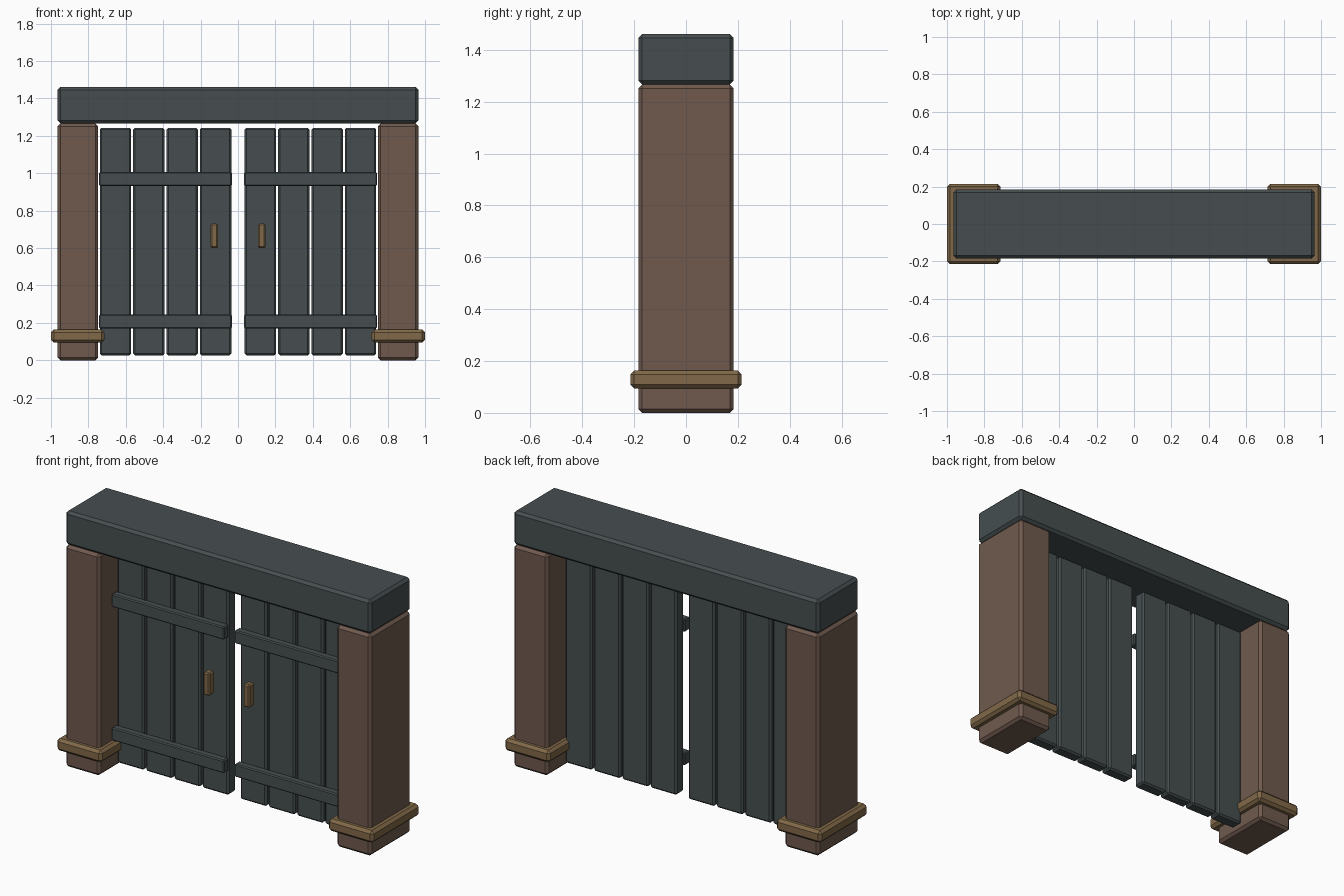
import bpy, bmesh

if "Cube" in bpy.data.objects:
    bpy.data.objects.remove(bpy.data.objects["Cube"])


def material(name, rgb):
    m = bpy.data.materials.new(name)
    m.diffuse_color = (*rgb, 1)
    m.use_nodes = True
    m.node_tree.nodes["Principled BSDF"].inputs["Base Color"].default_value = m.diffuse_color
    return m


SLATE = material("slate_wood", (0.061, 0.076, 0.08))
BROWN = material("brown_wood", (0.162, 0.102, 0.076))
TAN = material("tan_trim", (0.22, 0.14, 0.065))


def box(name, xr, yr, zr, bevel, mat):
    """Chamfered box spanning the given x, y and z ranges."""
    bm = bmesh.new()
    bmesh.ops.create_cube(bm, size=1)
    for v in bm.verts:
        for i, (lo, hi) in enumerate((xr, yr, zr)):
            v.co[i] = lo if v.co[i] < 0 else hi
    bmesh.ops.bevel(bm, geom=bm.edges[:], offset=bevel, segments=1,
                    affect='EDGES')
    bmesh.ops.recalc_face_normals(bm, faces=bm.faces[:])
    mesh = bpy.data.meshes.new(name)
    bm.to_mesh(mesh)
    bm.free()
    mesh.materials.append(mat)
    obj = bpy.data.objects.new(name, mesh)
    bpy.context.collection.objects.link(obj)
    return obj


# Top beam
box("lintel", (-0.965, 0.965), (-0.184, 0.184), (1.267, 1.461), 0.015, SLATE)

for side, s in (("left", -1), ("right", 1)):
    def span(a, b):
        return tuple(sorted((s * a, s * b)))

    # Post and its base band
    box(f"{side}_post", span(0.748, 0.965), (-0.184, 0.184), (0, 1.266), 0.015, BROWN)
    box(f"{side}_post_band", span(0.715, 1.0), (-0.215, 0.215), (0.094, 0.164), 0.015, TAN)

    # Door planks
    for i in range(4):
        x = 0.036 + i * 0.1783
        box(f"{side}_door_plank_{i + 1}", span(x, x + 0.168), (-0.036, 0.036),
            (0.026, 1.243), 0.01, SLATE)

    # Cross battens on the front
    for level, z in (("lower", 0.207), ("upper", 0.969)):
        box(f"{side}_{level}_batten", span(0.033, 0.744), (-0.081, -0.036),
            (z - 0.037, z + 0.037), 0.006, SLATE)

    # Door handle
    box(f"{side}_handle", span(0.107, 0.146), (-0.107, -0.058), (0.6, 0.73), 0.007, TAN)
